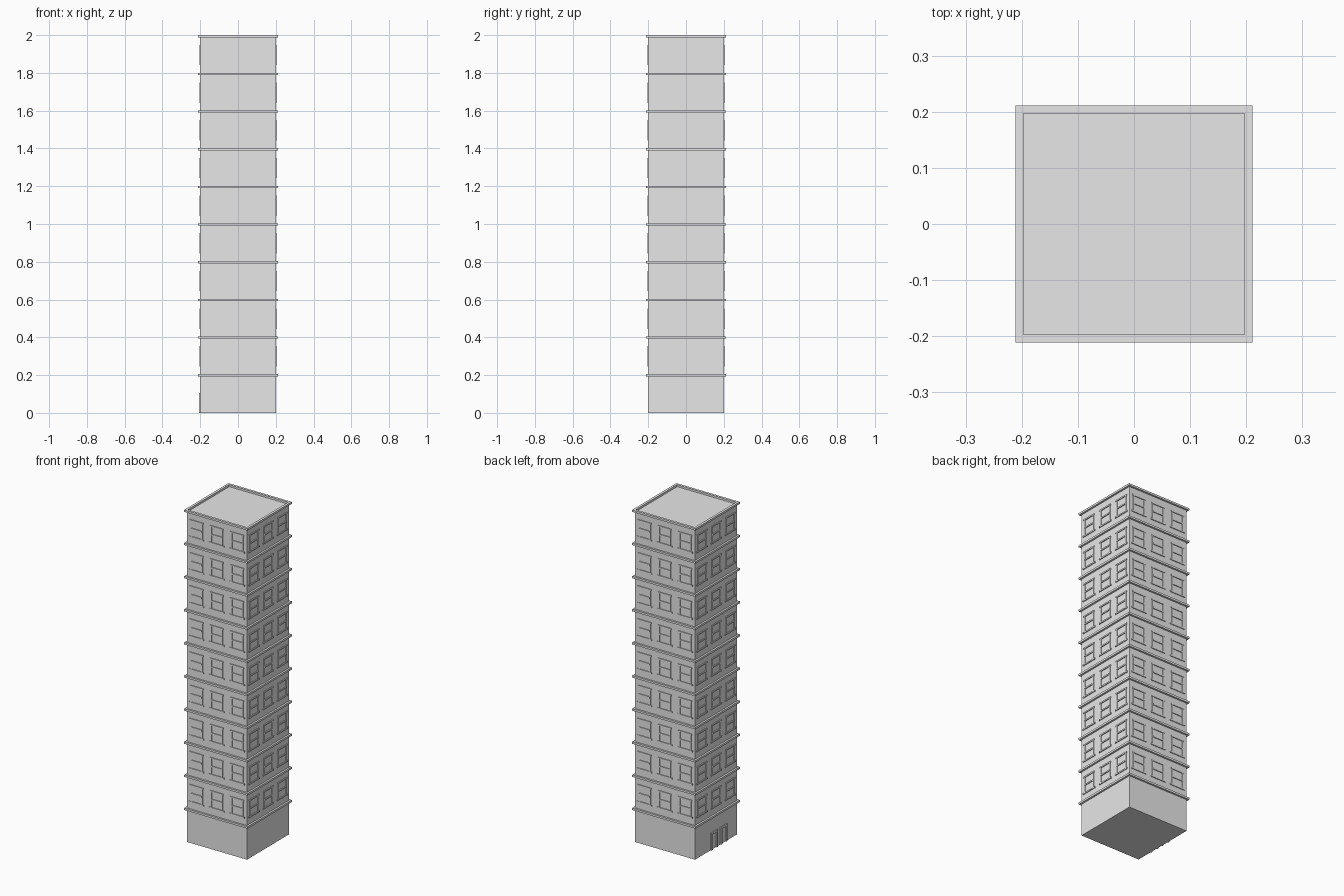
import bpy, bmesh, math
from mathutils import Matrix, Vector

cube = bpy.data.objects.get("Cube")
if cube:
    bpy.data.objects.remove(cube)

stone = bpy.data.materials.new("grey stone")
stone.use_nodes = True
stone.diffuse_color = (0.8, 0.8, 0.8, 1)
stone.node_tree.nodes["Principled BSDF"].inputs["Base Color"].default_value = (0.8, 0.8, 0.8, 1)

FLOORS, STOREY, HALF = 10, 0.1994, 0.2
LEDGE, OUTER, INNER = 0.012, 0.211, 0.1965


def add_box(bm, x, y, z, turn=0):
    """Box from (min, max) ranges, turned about the vertical axis."""
    centre = Vector([(a + b) / 2 for a, b in (x, y, z)])
    size = [b - a for a, b in (x, y, z)]
    m = Matrix.Rotation(turn, 4, 'Z') @ Matrix.Translation(centre) @ Matrix.Diagonal((*size, 1))
    bmesh.ops.create_cube(bm, size=1, matrix=m)


def finish(name, bm):
    mesh = bpy.data.meshes.new(name)
    bm.to_mesh(mesh)
    bm.free()
    mesh.materials.append(stone)
    obj = bpy.data.objects.new(name, mesh)
    bpy.context.collection.objects.link(obj)
    return obj


# Tower body, with its flat roof just below the top ledge's rim
bm = bmesh.new()
add_box(bm, (-HALF, HALF), (-HALF, HALF), (0, FLOORS * STOREY - LEDGE / 2))
finish("tower_body", bm)

# Ledge above every storey: four mitred sides as a square ring
bm = bmesh.new()
for floor in range(1, FLOORS + 1):
    z = floor * STOREY
    low, high = z - LEDGE / 2, z + LEDGE / 2
    for i in range(4):
        add_box(bm, (-OUTER, INNER), (-OUTER, -INNER), (low, high), i * math.pi / 2)
finish("storey_ledges", bm)

# Three framed windows on each side of every upper storey
bm = bmesh.new()
for floor in range(1, FLOORS):
    base = floor * STOREY
    for i in range(4):
        turn = i * math.pi / 2
        for x in (-0.135, 0, 0.135):
            for side in (-0.037, 0.037):
                add_box(bm, (x + side - 0.004, x + side + 0.004), (-HALF - 0.004, -HALF),
                        (base + 0.05, base + 0.15), turn)
            for z, half_width in ((0.05, 0.05), (0.1, 0.037), (0.15, 0.045)):
                add_box(bm, (x - half_width, x + half_width), (-HALF - 0.005, -HALF),
                        (base + z - 0.004, base + z + 0.004), turn)
finish("window_frames", bm)

# Double entrance on the -x side
bm = bmesh.new()
for y in (-0.095, -0.045, -0.005, 0.045):
    add_box(bm, (-HALF - 0.006, -HALF), (y - 0.006, y + 0.006), (0, 0.1))
for y in (-0.07, 0.02):
    add_box(bm, (-HALF - 0.006, -HALF), (y - 0.031, y + 0.031), (0.092, 0.104))
finish("entrance_frame", bm)
